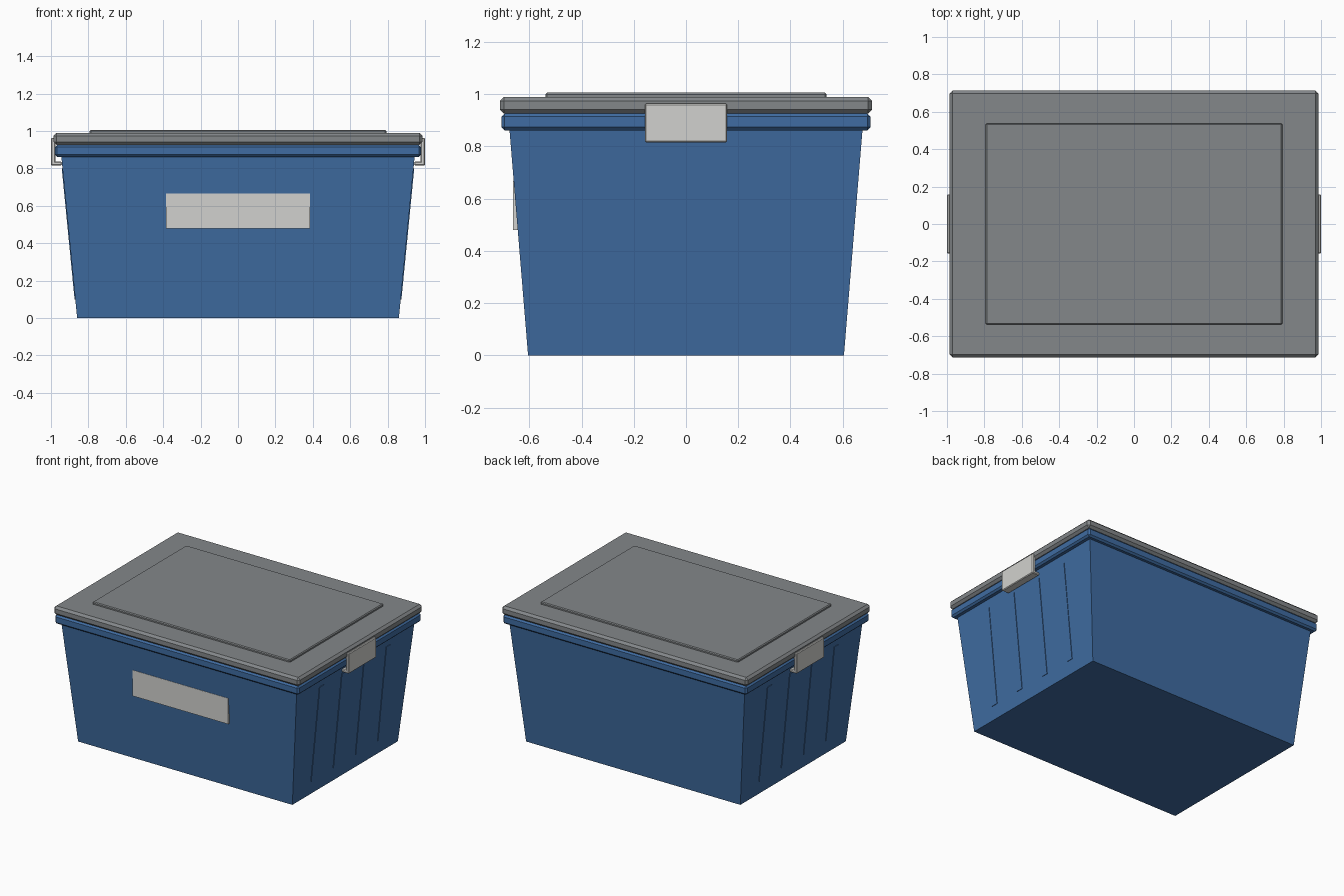
import bpy
import bmesh
import math
from mathutils import Matrix, Vector

default = bpy.data.objects.get("Cube")
if default:
    bpy.data.objects.remove(default, do_unlink=True)


def material(name, rgb):
    mat = bpy.data.materials.new(name)
    mat.use_nodes = True
    color = (*rgb, 1)
    mat.diffuse_color = color
    mat.node_tree.nodes["Principled BSDF"].inputs["Base Color"].default_value = color
    return mat


BLUE = material("blue plastic", (0.05, 0.15, 0.36))
GREY = material("grey plastic", (0.23, 0.245, 0.255))
PALE = material("pale grey", (0.64, 0.64, 0.62))


def box(name, low, high, mat, bevel=0, tilt=0, taper=None):
    """Box between two corners, optionally bevelled, tilted about y, or with a wider top."""
    low, high = Vector(low), Vector(high)
    size = high - low
    bm = bmesh.new()
    bmesh.ops.create_cube(bm, size=1, matrix=Matrix.Diagonal((*size, 1)))
    if taper:
        for v in bm.verts:
            if v.co.z > 0:
                v.co.x *= taper[0]
                v.co.y *= taper[1]
    if bevel:
        bmesh.ops.bevel(bm, geom=bm.edges[:], offset=bevel, segments=1,
                        affect='EDGES', clamp_overlap=True)
    bmesh.ops.recalc_face_normals(bm, faces=bm.faces[:])
    mesh = bpy.data.meshes.new(name)
    bm.to_mesh(mesh)
    bm.free()
    mesh.materials.append(mat)
    obj = bpy.data.objects.new(name, mesh)
    obj.location = (low + high) / 2
    obj.rotation_euler.y = tilt
    bpy.context.collection.objects.link(obj)
    return obj


def slab(name, half_x, half_y, z0, z1, mat, bevel=0, taper=None):
    return box(name, (-half_x, -half_y, z0), (half_x, half_y, z1), mat, bevel, 0, taper)


# Tapered tub, rim and lid
BASE_X, BASE_Y, TOP_X, TOP_Y, TUB_H = 0.86, 0.605, 0.949, 0.68, 0.91
slab("tub", BASE_X, BASE_Y, 0, TUB_H, BLUE, taper=(TOP_X / BASE_X, TOP_Y / BASE_Y))
slab("rim", 0.979, 0.707, 0.862, 0.926, BLUE, bevel=0.012)
slab("lid", 0.987, 0.713, 0.926, 0.99, GREY, bevel=0.016)
slab("lid_panel", 0.793, 0.538, 0.98, 1.006, GREY, bevel=0.006)

# Label holder on the front wall
box("label", (-0.385, -0.662, 0.48), (0.385, -0.642, 0.667), PALE)

# Shallow ribs and a hooked latch on each end
slope = math.atan2(TOP_X - BASE_X, TUB_H)
rib_mid = 0.45
wall_x = BASE_X + (TOP_X - BASE_X) * rib_mid / TUB_H
for side, s in (("left", 1), ("right", -1)):
    for i in range(4):
        y = (i - 1.5) * 0.255
        box(f"{side}_rib_{i + 1}", (s * wall_x - 0.004, y - 0.025, 0.098),
            (s * wall_x + 0.004, y + 0.025, 0.802), BLUE, tilt=s * slope)
    for part, inner, top in (("latch", 0.976, 0.964), ("latch_hook", 0.942, 0.837)):
        xs = sorted((s * inner, s * 1.0))
        box(f"{side}_{part}", (xs[0], -0.158, 0.816), (xs[1], 0.158, top), PALE, bevel=0.005)
